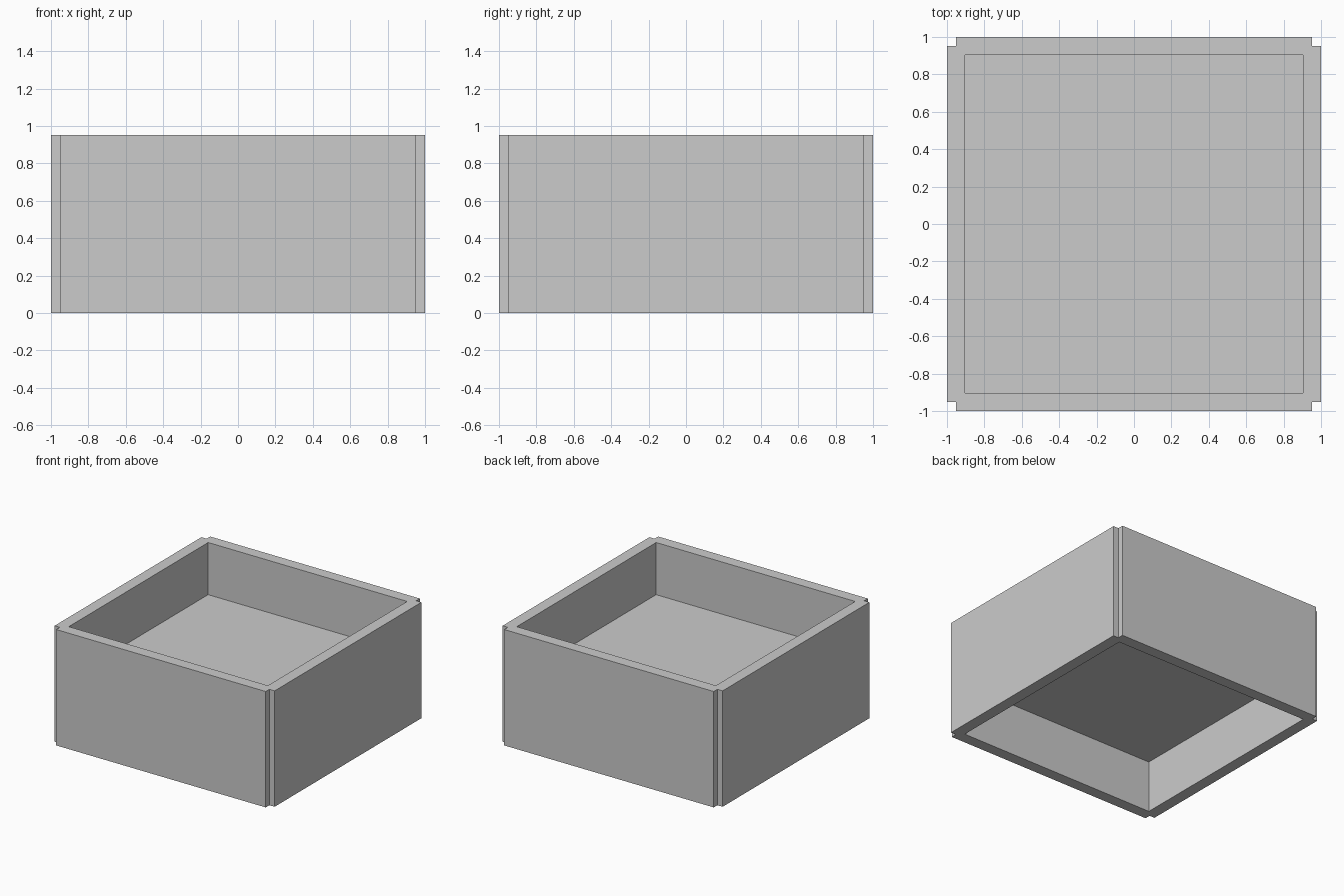
import bpy, bmesh

if "Cube" in bpy.data.objects:
    bpy.data.objects.remove(bpy.data.objects["Cube"])

UNIT = 1 / 1.05            # half-width of the notch line
OUTER = 1.0                # outer face of the walls
NOTCH = UNIT               # corner notch starts here
INNER = 0.95 * UNIT        # inner face of the walls
HEIGHT = UNIT
SLAB = 0.1 * UNIT          # thickness of the middle panel


def add_loop(curve, points):
    spline = curve.splines.new('POLY')
    spline.points.add(len(points) - 1)
    for p, (x, y) in zip(spline.points, points):
        p.co = (x, y, 0, 1)
    spline.use_cyclic_u = True


# Wall frame: notched-corner outline with a square hole, extruded
curve = bpy.data.curves.new("wall_frame", 'CURVE')
curve.dimensions = '2D'
curve.fill_mode = 'BOTH'
curve.extrude = HEIGHT / 2
corner = [(OUTER, NOTCH), (NOTCH, NOTCH), (NOTCH, OUTER)]
outline = []
for _ in range(4):
    outline += corner
    corner = [(-y, x) for x, y in corner]
add_loop(curve, outline)
add_loop(curve, [(INNER, INNER), (-INNER, INNER), (-INNER, -INNER), (INNER, -INNER)])

frame = bpy.data.objects.new("wall_frame", curve)
bpy.context.collection.objects.link(frame)
frame.location.z = HEIGHT / 2
bpy.context.view_layer.objects.active = frame
frame.select_set(True)
bpy.ops.object.convert(target='MESH')
frame = bpy.context.object

# Weld caps to sides and keep faces flat
bm = bmesh.new()
bm.from_mesh(frame.data)
bmesh.ops.remove_doubles(bm, verts=bm.verts, dist=1e-4)
bmesh.ops.recalc_face_normals(bm, faces=bm.faces)
for f in bm.faces:
    f.smooth = False
bm.to_mesh(frame.data)
bm.free()

# Middle panel, set into the walls halfway up
bpy.ops.mesh.primitive_cube_add(size=1, location=(0, 0, HEIGHT / 2))
panel = bpy.context.object
panel.name = "middle_panel"
panel.scale = (2 * INNER + 0.04, 2 * INNER + 0.04, SLAB)
bpy.ops.object.transform_apply(location=False, rotation=False, scale=True)
